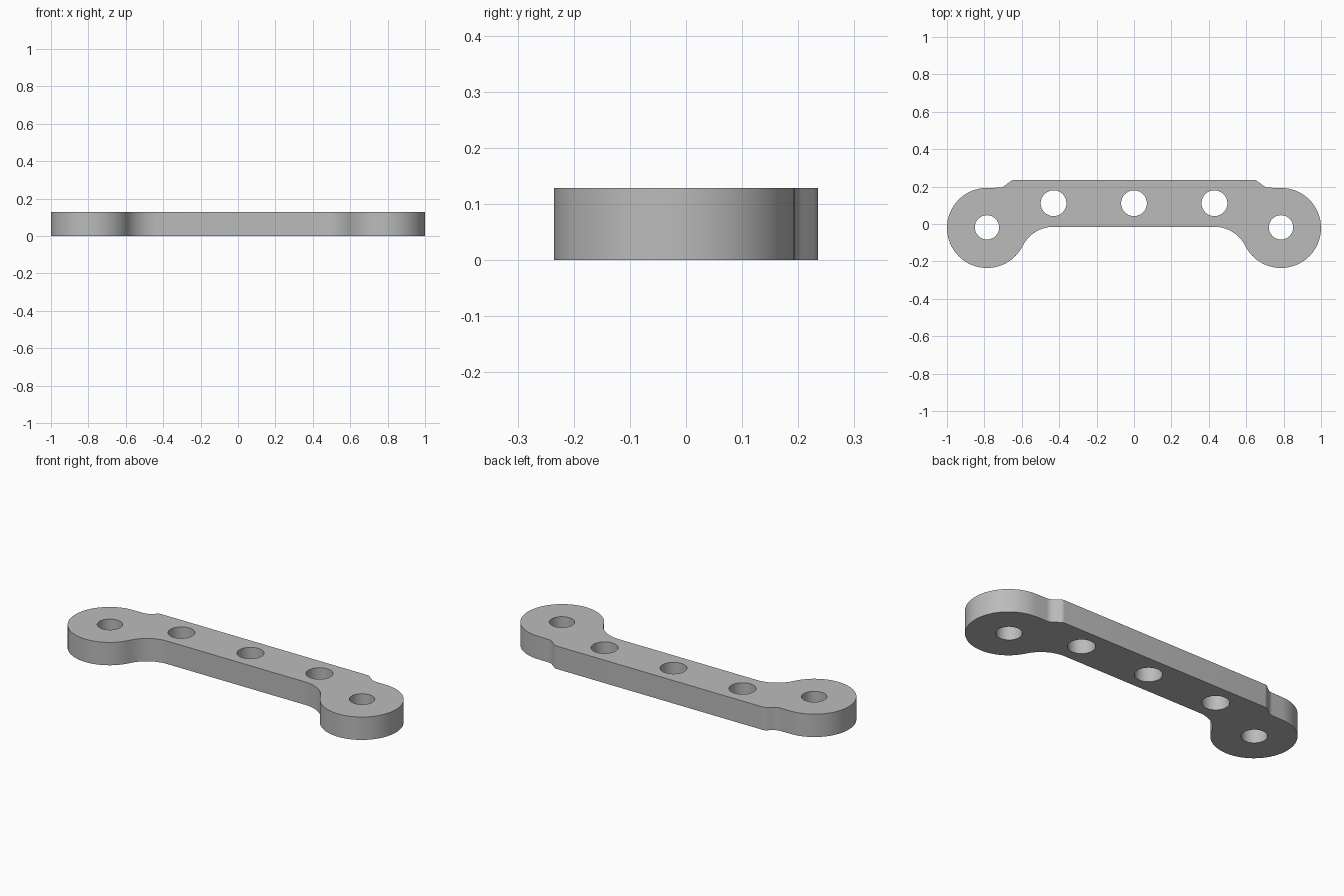
import bpy, bmesh
from math import pi, atan2, cos, sin, hypot
from mathutils import Vector

if "Cube" in bpy.data.objects:
    bpy.data.objects.remove(bpy.data.objects["Cube"])

THICK = 0.129
LUG, LUG_R = Vector((0.786, -0.021)), 0.214
BAR_LOW, BAR_TOP = -0.015, 0.235
FILLET_X = 0.43


def arc(c, r, a0, a1, n):
    return [(c[0] + r * cos(a0 + (a1 - a0) * i / n),
             c[1] + r * sin(a0 + (a1 - a0) * i / n)) for i in range(n + 1)]


def circle(c, r, n=48):
    return arc(c, r, 0, 2 * pi, n)[:-1]


def add_loop(bm, pts):
    vs = [bm.verts.new((x, y, 0)) for x, y in pts]
    for a, b in zip(vs, vs[1:] + vs[:1]):
        bm.edges.new((a, b))


# Concave fillet tangent to the bar underside and to the round lug
dx, dy = LUG.x - FILLET_X, LUG.y - BAR_LOW
fillet_r = (dx * dx + dy * dy - LUG_R ** 2) / (2 * (LUG_R - dy))
fillet_c = (FILLET_X, BAR_LOW - fillet_r)
join = atan2(LUG.y - fillet_c[1], dx)

# Right half of the outline, from underside round the lug to the raised top edge
half = arc(fillet_c, fillet_r, pi / 2, join, 16)
half += arc(LUG, LUG_R, join - pi, pi / 2, 56)[1:]
half += [(0.73, 0.194)] + arc((0.722, 0.244), 0.05, -pi / 2, -pi * 0.75, 6)
half += arc((0.642, 0.206), 0.029, pi / 4, pi / 2, 5)
outline = half + [(-x, y) for x, y in reversed(half)]

# Flat plate with holes, then thickened
bm = bmesh.new()
add_loop(bm, outline)
for s in (-1, 1):
    add_loop(bm, circle((s * LUG.x, -0.018), 0.065))
for x in (-FILLET_X, 0, FILLET_X):
    add_loop(bm, circle((x, 0.111), 0.069))
bmesh.ops.triangle_fill(bm, use_beauty=True, use_dissolve=False, edges=bm.edges[:])
ext = bmesh.ops.extrude_face_region(bm, geom=bm.faces[:], use_keep_orig=True)
top = [g for g in ext["geom"] if isinstance(g, bmesh.types.BMVert)]
bmesh.ops.translate(bm, vec=(0, 0, THICK), verts=top)
bmesh.ops.recalc_face_normals(bm, faces=bm.faces[:])

mesh = bpy.data.meshes.new("link_plate")
bm.to_mesh(mesh)
bm.free()
plate = bpy.data.objects.new("link_plate", mesh)
bpy.context.collection.objects.link(plate)

# Plain grey finish
grey = bpy.data.materials.new("plain_grey")
grey.use_nodes = True
colour = (0.5, 0.5, 0.5, 1)
grey.diffuse_color = colour
grey.node_tree.nodes["Principled BSDF"].inputs["Base Color"].default_value = colour
mesh.materials.append(grey)

bpy.ops.object.select_all(action="DESELECT")
plate.select_set(True)
bpy.context.view_layer.objects.active = plate
bpy.ops.object.shade_smooth_by_angle(angle=pi / 6)
